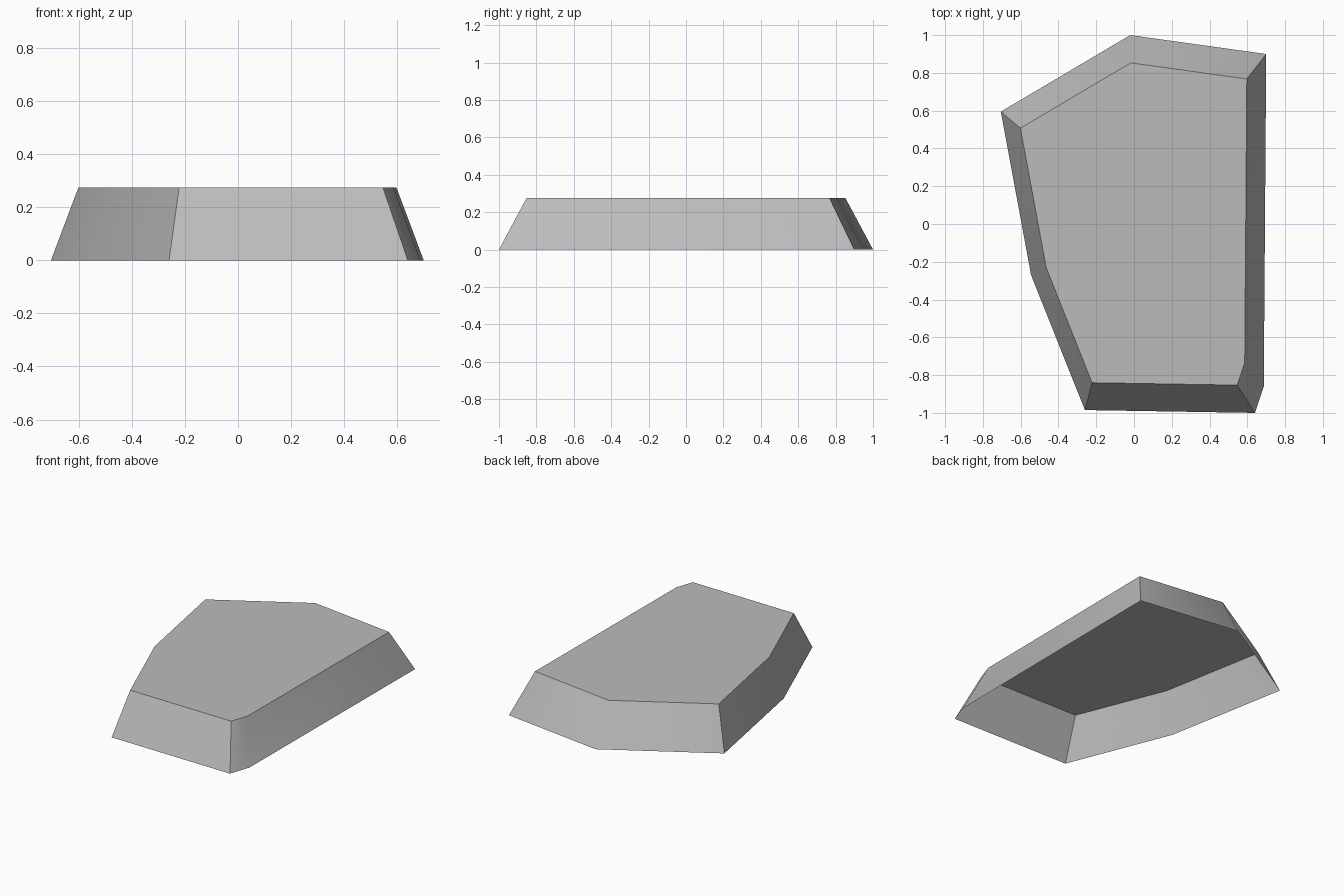
import bpy
import bmesh
import math

cube = bpy.data.objects.get("Cube")
if cube:
    bpy.data.objects.remove(cube, do_unlink=True)

HEIGHT = 0.275
TAPER = 0.853
# Footprint, counter-clockwise from the left back corner
OUTLINE = [(0.7, 0.9), (-0.02, 1.0), (-0.705, 0.595), (-0.545, -0.27),
           (-0.26, -0.985), (0.64, -1.0), (0.687, -0.86)]

# Plain stone colour
stone = bpy.data.materials.new("stone_grey")
stone.use_nodes = True
grey = (0.5, 0.5, 0.5, 1.0)
stone.diffuse_color = grey
stone.node_tree.nodes["Principled BSDF"].inputs["Base Color"].default_value = grey

# Tapered slab: flat top and sloping sides, open underneath
bm = bmesh.new()
base = [bm.verts.new((x, y, 0)) for x, y in OUTLINE]
top = [bm.verts.new((x * TAPER, y * TAPER, HEIGHT)) for x, y in OUTLINE]
bm.faces.new(top)
count = len(OUTLINE)
for i in range(count):
    j = (i + 1) % count
    bm.faces.new((base[i], base[j], top[j], top[i]))

mesh = bpy.data.meshes.new("stone_slab")
bm.to_mesh(mesh)
bm.free()
mesh.materials.append(stone)
slab = bpy.data.objects.new("stone_slab", mesh)
bpy.context.collection.objects.link(slab)

# Soften only the shallow corners between side walls
bpy.ops.object.select_all(action="DESELECT")
slab.select_set(True)
bpy.context.view_layer.objects.active = slab
bpy.ops.object.shade_smooth_by_angle(angle=math.radians(40))
